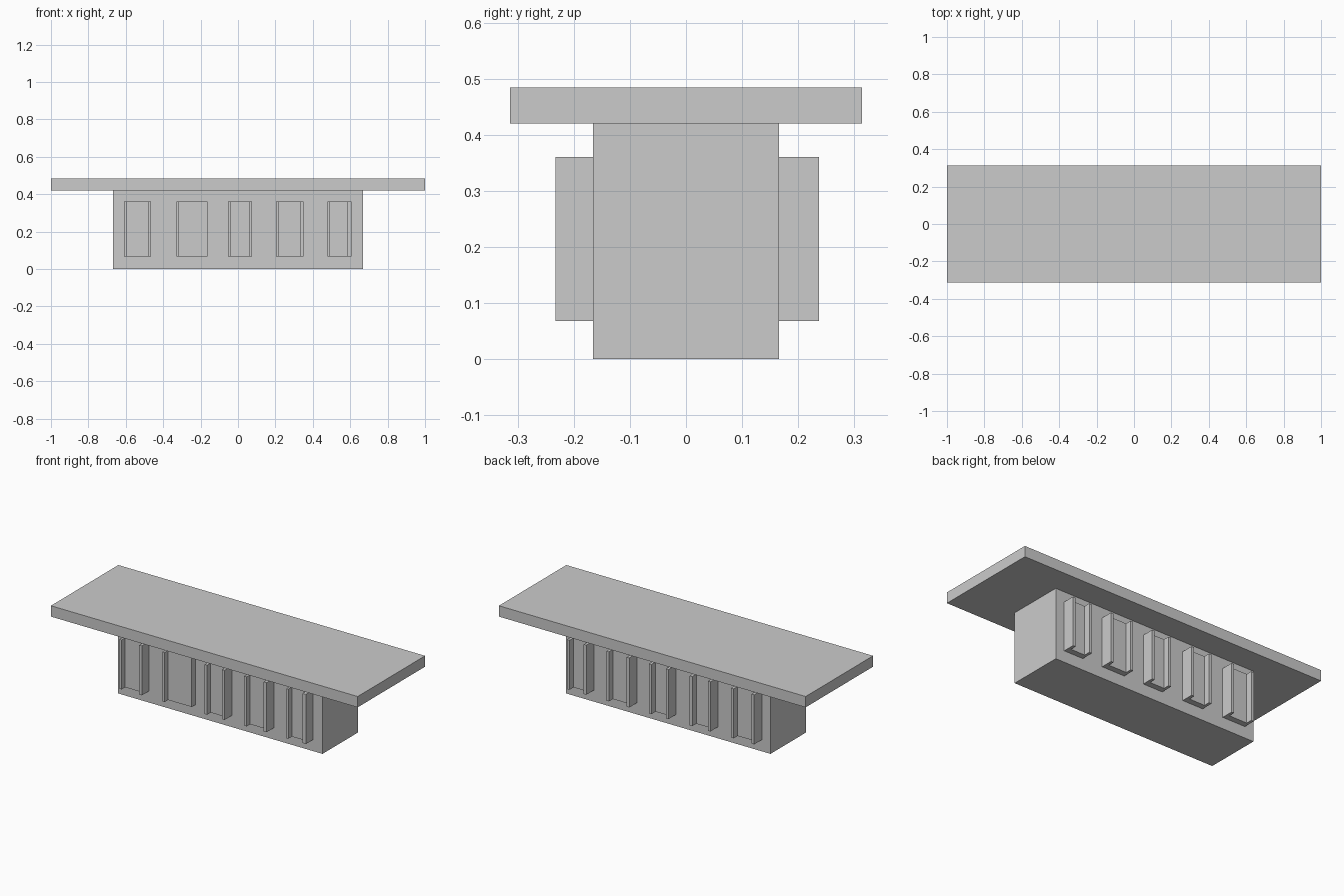
import bpy, bmesh

if "Cube" in bpy.data.objects:
    bpy.data.objects.remove(bpy.data.objects["Cube"])


def prism(name, outline, z0, z1):
    """Vertical prism from an xy outline."""
    bm = bmesh.new()
    face = bm.faces.new([bm.verts.new((x, y, z0)) for x, y in outline])
    top = bmesh.ops.extrude_face_region(bm, geom=[face])["geom"]
    for v in top:
        if isinstance(v, bmesh.types.BMVert):
            v.co.z = z1
    bmesh.ops.recalc_face_normals(bm, faces=bm.faces[:])
    mesh = bpy.data.meshes.new(name)
    bm.to_mesh(mesh)
    bm.free()
    obj = bpy.data.objects.new(name, mesh)
    bpy.context.collection.objects.link(obj)
    return obj


def rect(x, y):
    return [(-x, -y), (x, -y), (x, y), (-x, y)]


def channel(name, x0, x1, left, right, y_wall, y_panel, y_rib):
    """Raised panel with a rib on each side (a rib width of 0 leaves it out)."""
    pts = [(x0, y_wall)]
    pts += [(x0, y_rib), (x0 + left, y_rib), (x0 + left, y_panel)] if left else [(x0, y_panel)]
    pts += [(x1 - right, y_panel), (x1 - right, y_rib), (x1, y_rib)] if right else [(x1, y_panel)]
    pts += [(x1, y_wall)]
    prism(name, pts, 0.068, 0.36)


# Table slab and pedestal
prism("top_slab", rect(1.0, 0.314), 0.42, 0.484)
prism("pedestal", rect(0.667, 0.1655), 0.0, 0.42)

# Front panels: left x, right x, left rib width, right rib width
front = [(-0.61, -0.464, 0.014, 0.017), (-0.33, -0.162, 0.014, 0),
         (-0.054, 0.076, 0.016, 0.017), (0.203, 0.349, 0.016, 0.018),
         (0.478, 0.606, 0.013, 0.022)]
for i, (x0, x1, l, r) in enumerate(front):
    channel(f"front_panel_{i + 1}", x0, x1, l, r, -0.1655, -0.2, -0.233)

# Back panels
back = [(-0.61, -0.46), (-0.325, -0.19), (-0.052, 0.076), (0.204, 0.354), (0.484, 0.61)]
for i, (x0, x1) in enumerate(back):
    channel(f"back_panel_{i + 1}", x0, x1, 0.017, 0.017, 0.1655, 0.2, 0.237)
